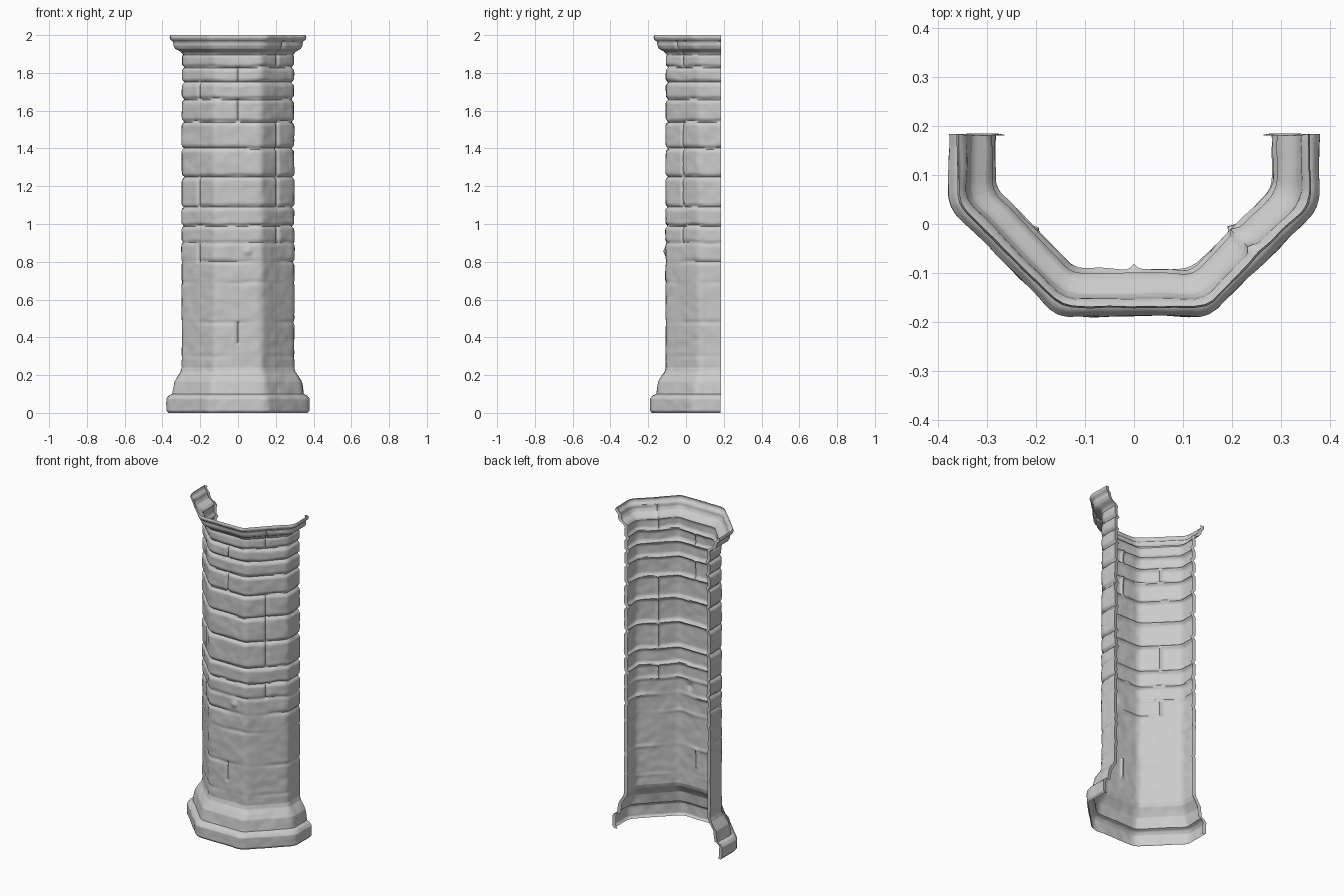
import bpy, bmesh, math
from mathutils import Vector, noise

if "Cube" in bpy.data.objects:
    bpy.data.objects.remove(bpy.data.objects["Cube"])

CY = 0.19                       # centre of the half octagon
TAN = math.tan(math.pi / 8)

# (height, apothem) outlines of the three parts
PLINTH = [(0.0, .368), (.012, .378), (.075, .378), (.092, .366), (.1, .347),
          (.165, .337), (.19, .322), (.215, .305), (.24, .297)]
SHAFT = [(.24, .297), (1.0, .298), (1.895, .296)]
CAP = [(1.895, .296), (1.912, .305), (1.928, .332), (1.945, .341), (1.965, .343),
       (1.975, .356), (1.988, .361), (2.0, .357)]

# bed joints between the stone courses: (height, depth)
BEDS = [(.30, .003), (.48, .006), (.69, .005), (.80, .010), (.90, .007), (.99, .013),
        (1.09, .013), (1.25, .014), (1.40, .014), (1.54, .014), (1.66, .014),
        (1.75, .014), (1.83, .014), (1.90, .006)]
# upright joints: (position along the wall, bottom, top)
UPRIGHTS = [(1, .90, .99), (1, 1.09, 1.25), (1, 1.40, 1.54), (1, 1.25, 1.40),
            (1, 1.83, 1.97), (2, 1.54, 1.66), (2, 1.75, 1.83), (3, 1.09, 1.25),
            (3, 1.66, 1.75), (3, .80, .90), (2, .36, .48)]


def radius(profile, z):
    for (z0, r0), (z1, r1) in zip(profile, profile[1:]):
        if z <= z1:
            return r0 + (r1 - r0) * (z - z0) / (z1 - z0)
    return profile[-1][1]


def wall_point(s, r, z):
    """s runs 0..4 around the half octagon; whole numbers are face centres."""
    f = math.floor(s + .5)
    t = (s - f) * 2
    a = -f * math.pi / 4
    n = Vector((math.cos(a), math.sin(a), 0))
    side = Vector((math.sin(a), -math.cos(a), 0))
    r *= 1 - .014 * max(0, (abs(t) - .86) / .14)      # softened corners
    p = (n + side * t * TAN) * r
    return Vector((p.x, p.y + CY, z))


def relief(s, z, p):
    """Stone joints, worn unevenness and one small knob."""
    d = .0025 * noise.noise(p * 9) + .0025 * noise.noise(p * 22)
    wob = .006 * noise.noise(Vector((s * 2.2, z * 3, 5)))
    for h, depth in BEDS:
        fade = .55 + .45 * math.sin(s * 3.1 + h * 40) if h < .85 else 1
        d -= depth * fade * math.exp(-((z - h + wob) / .009) ** 2)
    for c, lo, hi in UPRIGHTS:
        if lo < z < hi:
            d -= .011 * math.exp(-((s - c) / .03) ** 2)
    d += .014 * math.exp(-((s - 1.8) / .08) ** 2 - ((z - .855) / .02) ** 2)
    return d


def build(name, profile):
    lo, hi = profile[0][0], profile[-1][0]
    n = max(2, round((hi - lo) / .0085))
    rows = sorted({round(lo + (hi - lo) * i / n, 4) for i in range(n + 1)}
                  | {z for z, _ in profile})
    cols = [.02 + 3.96 * i / 112 for i in range(113)]
    cols = sorted(cols + [.5, 1.5, 2.5, 3.5])
    bm = bmesh.new()
    grid = []
    for z in rows:
        line = []
        for s in cols:
            r = radius(profile, z)
            p = wall_point(s, r, z)
            line.append(wall_point(s, r + relief(s, z, p), z))
        # narrow return turned inward at both open ends
        first, last = line[0].copy(), line[-1].copy()
        line.insert(0, first + Vector((-.022, -.004, 0)))
        line.append(last + Vector((.022, -.004, 0)))
        grid.append([bm.verts.new(p) for p in line])
    for a, b in zip(grid, grid[1:]):
        for i in range(len(a) - 1):
            bm.faces.new((a[i + 1], a[i], b[i], b[i + 1]))
    me = bpy.data.meshes.new(name)
    bm.to_mesh(me)
    bm.free()
    ob = bpy.data.objects.new(name, me)
    bpy.context.collection.objects.link(ob)
    bpy.ops.object.select_all(action='DESELECT')
    ob.select_set(True)
    bpy.context.view_layer.objects.active = ob
    bpy.ops.object.shade_smooth_by_angle(angle=math.radians(50))


build("plinth", PLINTH)
build("brick_shaft", SHAFT)
build("cornice", CAP)
